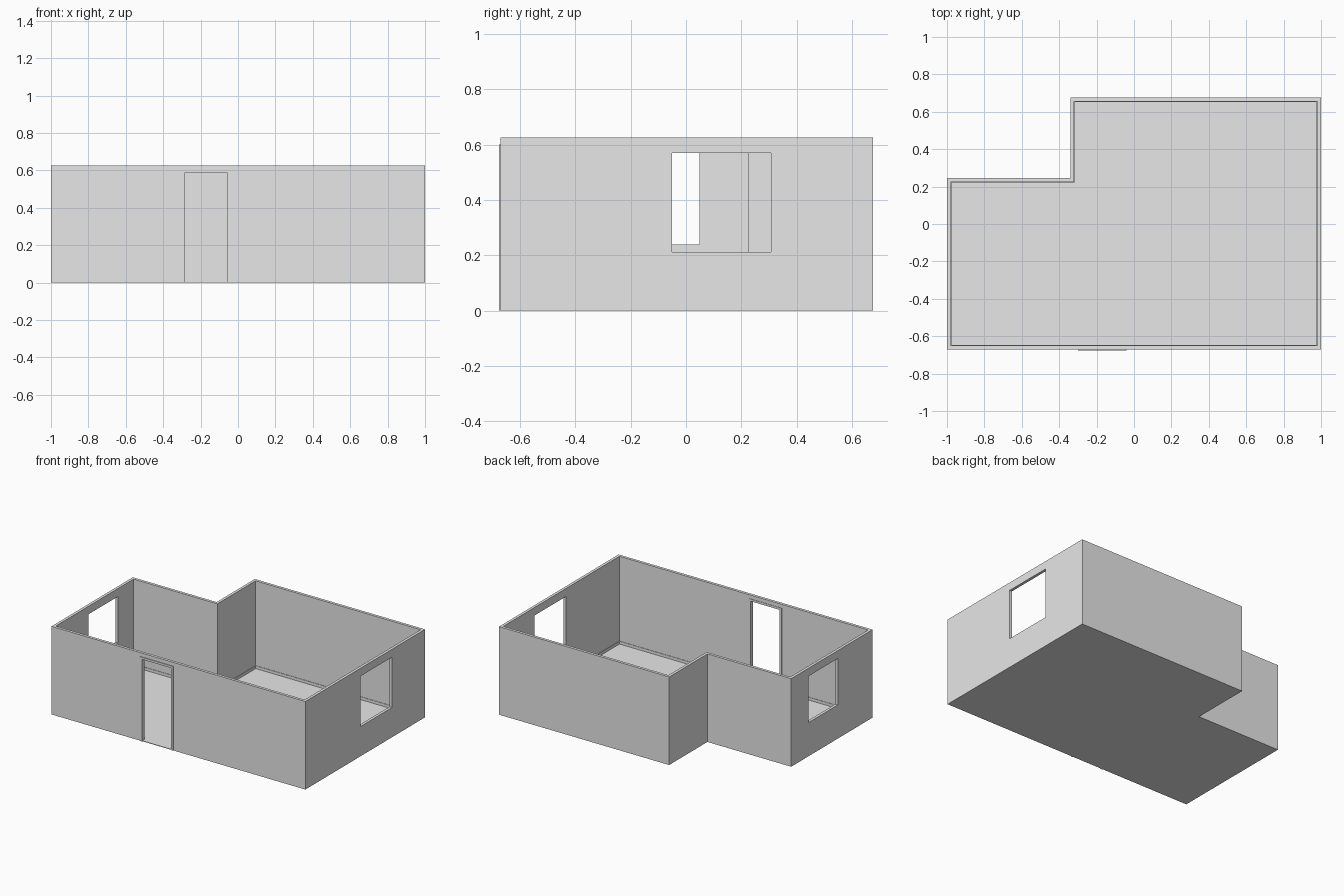
import bpy
import bmesh

cube = bpy.data.objects.get("Cube")
if cube:
    bpy.data.objects.remove(cube, do_unlink=True)

# One plain grey for the whole room
grey = bpy.data.materials.new("plain_grey")
grey.use_nodes = True
grey.diffuse_color = (0.8, 0.8, 0.8, 1)
for node in grey.node_tree.nodes:
    if node.type == 'BSDF_PRINCIPLED':
        node.inputs["Base Color"].default_value = grey.diffuse_color

# L-shaped footprint: corner x, y and the inward direction
FOOTPRINT = [(-1, -0.67, 1, 1), (1, -0.67, -1, 1), (1, 0.675, -1, -1),
             (-0.34, 0.675, 1, -1), (-0.34, 0.245, 1, -1), (-1, 0.245, 1, -1)]
FLOOR, HEIGHT, WALL, SKIRT = 0.004, 0.627, 0.02, 0.003


def outline(inset):
    return [(x + sx * inset, y + sy * inset) for x, y, sx, sy in FOOTPRINT]


def finish(bm, name):
    bmesh.ops.recalc_face_normals(bm, faces=bm.faces)
    mesh = bpy.data.meshes.new(name)
    bm.to_mesh(mesh)
    bm.free()
    mesh.materials.append(grey)
    obj = bpy.data.objects.new(name, mesh)
    bpy.context.collection.objects.link(obj)
    return obj


def extrude_up(bm, height):
    geom = bmesh.ops.extrude_face_region(bm, geom=bm.faces[:])["geom"]
    tops = [v for v in geom if isinstance(v, bmesh.types.BMVert)]
    bmesh.ops.translate(bm, verts=tops, vec=(0, 0, height))


def slab(name, points, z0, z1):
    bm = bmesh.new()
    bm.faces.new([bm.verts.new((x, y, z0)) for x, y in points])
    extrude_up(bm, z1 - z0)
    return finish(bm, name)


def ring(name, outer, inner, z0, z1):
    bm = bmesh.new()
    a, b = ([bm.verts.new((x, y, z0)) for x, y in outline(i)] for i in (outer, inner))
    for i in range(len(a)):
        j = (i + 1) % len(a)
        bm.faces.new((a[i], a[j], b[j], b[i]))
    extrude_up(bm, z1 - z0)
    return finish(bm, name)


def box(name, x0, x1, y0, y1, z0, z1):
    return slab(name, [(x0, y0), (x1, y0), (x1, y1), (x0, y1)], z0, z1)


def cut(obj, *bounds):
    cutter = box("cutter", *bounds)
    cutter.hide_render = True
    mod = obj.modifiers.new("opening", 'BOOLEAN')
    mod.operation = 'DIFFERENCE'
    mod.solver = 'EXACT'
    mod.object = cutter
    bpy.context.view_layer.objects.active = obj
    bpy.ops.object.modifier_apply(modifier=mod.name)
    bpy.data.objects.remove(cutter, do_unlink=True)


# Floor, walls and skirting board
slab("floor", outline(0), 0, FLOOR)
walls = ring("walls", 0, WALL, FLOOR, HEIGHT)
skirting = ring("skirting_board", WALL, WALL + SKIRT, FLOOR, 0.024)

# Window and door openings
cut(walls, 0.9, 1.1, -0.05, 0.307, 0.212, 0.57)
cut(walls, -1.1, -0.9, -0.28, 0.048, 0.24, 0.57)
left, right, top, trim = -0.285, -0.055, 0.585, 0.015
cut(walls, left, right, -0.8, -0.6, -0.1, top)
cut(skirting, left - trim, right + trim, -0.8, -0.6, -0.1, top)

# Door casing on both faces of the front wall
for side, y0, y1 in (("outer", -0.675, -0.67), ("inner", -0.65, -0.647)):
    casing = box("door_casing_" + side, left - trim, right + trim, y0, y1, 0, top + trim)
    cut(casing, left, right, -0.8, -0.6, -0.1, top)
